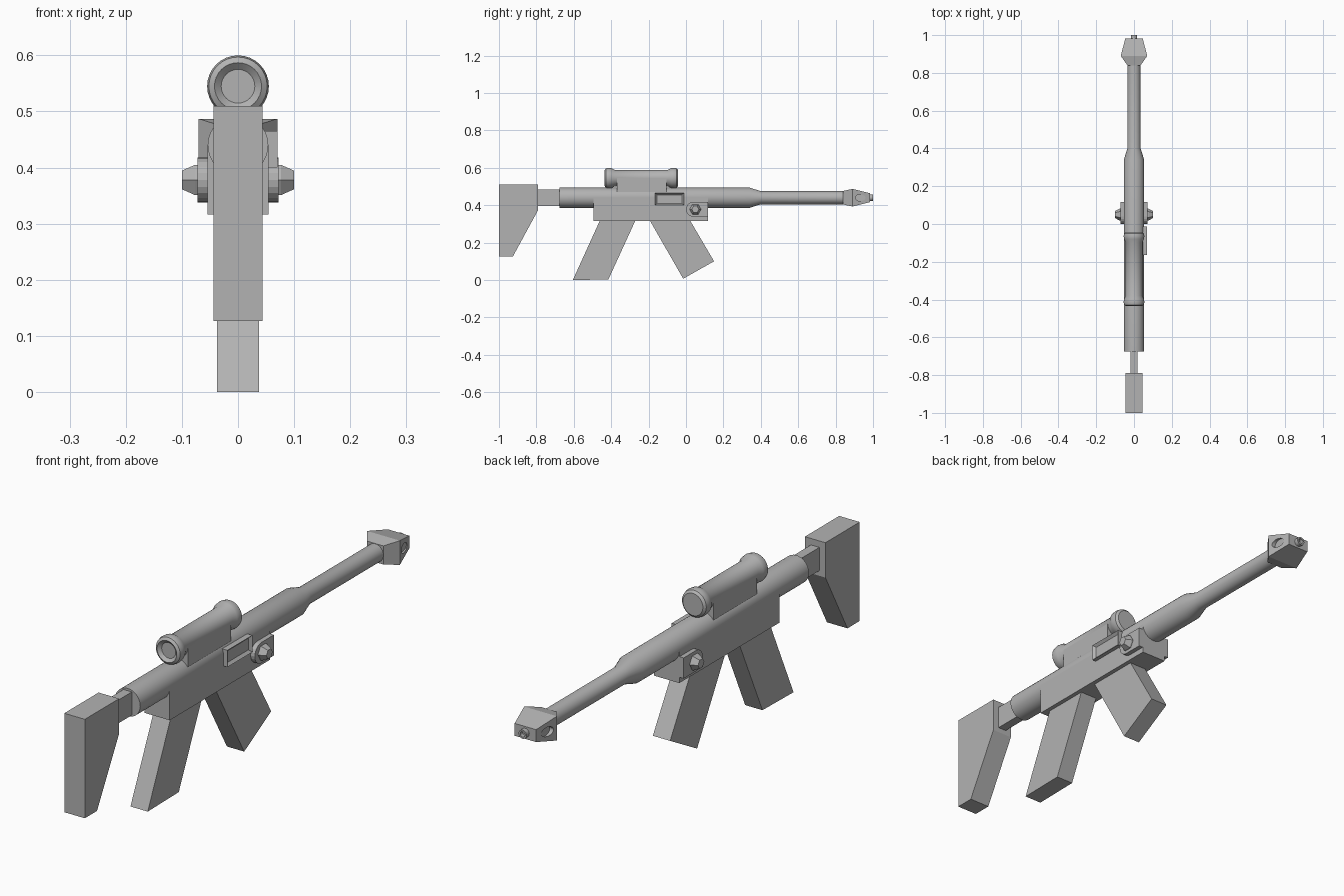
import bpy
import bmesh
import math
from mathutils import Matrix

if "Cube" in bpy.data.objects:
    bpy.data.objects.remove(bpy.data.objects["Cube"])

GREY = (0.45, 0.45, 0.45, 1)
metal = bpy.data.materials.new("plain grey")
metal.use_nodes = True
metal.diffuse_color = GREY
metal.node_tree.nodes["Principled BSDF"].inputs["Base Color"].default_value = GREY
BORE = 0.44   # height of the barrel axis


def finish(name, bm, smooth=False):
    bmesh.ops.recalc_face_normals(bm, faces=bm.faces)
    mesh = bpy.data.meshes.new(name)
    bm.to_mesh(mesh)
    bm.free()
    obj = bpy.data.objects.new(name, mesh)
    bpy.context.collection.objects.link(obj)
    mesh.materials.append(metal)
    if smooth:
        bpy.ops.object.select_all(action='DESELECT')
        bpy.context.view_layer.objects.active = obj
        obj.select_set(True)
        bpy.ops.object.shade_smooth_by_angle(angle=math.radians(35))
    return obj


def loft(name, rings, smooth=False):
    """Skin a list of equal-sized point rings and cap both ends."""
    bm = bmesh.new()
    loops = [[bm.verts.new(p) for p in ring] for ring in rings]
    n = len(loops[0])
    for a, b in zip(loops, loops[1:]):
        for i in range(n):
            j = (i + 1) % n
            bm.faces.new((a[i], a[j], b[j], b[i]))
    bm.faces.new(loops[0])
    bm.faces.new(loops[-1])
    return finish(name, bm, smooth)


def side_profile(name, points, x0, x1):
    """Extrude a (y, z) outline from x0 to x1."""
    return loft(name, [[(x, y, z) for y, z in points] for x in (x0, x1)])


def box(name, x0, x1, y0, y1, z0, z1):
    return side_profile(name, [(y0, z0), (y1, z0), (y1, z1), (y0, z1)], x0, x1)


def lathe(name, profile, z, sides=32):
    """Turn a (y, radius) profile about a lengthwise axis at height z."""
    angles = [2 * math.pi * i / sides for i in range(sides)]
    return loft(name, [[(r * math.cos(a), y, z + r * math.sin(a)) for a in angles]
                       for y, r in profile], smooth=True)


# Shoulder stock and its neck
side_profile("stock", [(-1, 0.51), (-0.79, 0.51), (-0.79, 0.375),
                       (-0.925, 0.127), (-1, 0.127)], -0.044, 0.044)
box("stock_neck", -0.018, 0.018, -0.8, -0.66, 0.395, 0.485)

# Receiver tube tapering into the barrel
lathe("barrel", [(-0.675, 0.054), (0.34, 0.054), (0.4, 0.035), (0.86, 0.035)], BORE)

# Lower body, grip and magazine
box("lower_body", -0.054, 0.054, -0.495, 0.118, 0.316, BORE)
side_profile("grip", [(-0.455, 0.33), (-0.265, 0.33), (-0.415, 0.003),
                      (-0.605, 0)], -0.037, 0.037)
side_profile("magazine", [(-0.2, 0.33), (0.015, 0.33), (0.15, 0.1),
                          (-0.015, 0.007)], -0.037, 0.037)

# Scope with flared ends and a hollow eyepiece
lathe("scope", [(-0.424, 0.03), (-0.435, 0.042), (-0.428, 0.052), (-0.415, 0.055),
                (-0.398, 0.053), (-0.38, 0.044), (-0.098, 0.044), (-0.08, 0.053),
                (-0.063, 0.055), (-0.05, 0.052), (-0.042, 0.043)], 0.545)
box("scope_mount", -0.044, 0.044, -0.37, -0.105, 0.46, 0.545)

# Ejection port with a sunken window on the left side
port = box("ejection_port", 0.03, 0.07, -0.165, -0.012, 0.4, 0.465)
bm = bmesh.new()
bm.from_mesh(port.data)
outer = max(bm.faces, key=lambda f: f.calc_center_median().x)
bmesh.ops.inset_region(bm, faces=[outer], thickness=0.014)
bmesh.ops.translate(bm, verts=outer.verts, vec=(-0.01, 0, 0))
bm.to_mesh(port.data)
bm.free()

# Rounded plate and tapered knob on each side
arc = [(0.04 + 0.04 * math.cos(a), 0.378 + 0.04 * math.sin(a))
       for a in (math.pi * (0.5 + i / 10) for i in range(11))]
for side, s in (("left", 1), ("right", -1)):
    side_profile(side + "_knob_plate", arc + [(0.117, 0.338), (0.117, 0.418)],
                 0.03 * s, 0.072 * s)
    rings = [[(x * s, 0.05 + r * math.cos(i * math.pi / 3),
               0.378 + r * math.sin(i * math.pi / 3)) for i in range(6)]
             for x, r in ((0.065, 0.031), (0.077, 0.031), (0.1, 0.019))]
    loft(side + "_knob", rings)

# Faceted muzzle brake with a round port cut in each side
muzzle = loft("muzzle_brake", [[(-w, y, BORE - h), (w, y, BORE - h),
                                (w, y, BORE + h), (-w, y, BORE + h)]
                               for y, w, h in ((0.84, 0.035, 0.036), (0.89, 0.07, 0.047),
                                               (0.983, 0.046, 0.024))])
for side, s in (("left", 1), ("right", -1)):
    bm = bmesh.new()
    bmesh.ops.create_cone(bm, cap_ends=True, segments=24, radius1=0.02,
                          radius2=0.02, depth=0.06)
    bmesh.ops.transform(bm, verts=bm.verts, matrix=Matrix.Translation((0.08 * s, 0.932, BORE))
                        @ Matrix.Rotation(math.radians(90), 4, 'Y')
                        @ Matrix.Diagonal((0.9, 1.35, 1, 1)))
    cutter = finish(side + "_port_cutter", bm)
    cutter.hide_render = True
    cutter.hide_set(True)
    cut = muzzle.modifiers.new(side + " port", 'BOOLEAN')
    cut.operation = 'DIFFERENCE'
    cut.solver = 'EXACT'
    cut.object = cutter

# Small hollow muzzle tip
lathe("muzzle_tip", [(0.97, 0.017), (1, 0.017), (1, 0.01), (0.985, 0.01)], BORE, 20)
